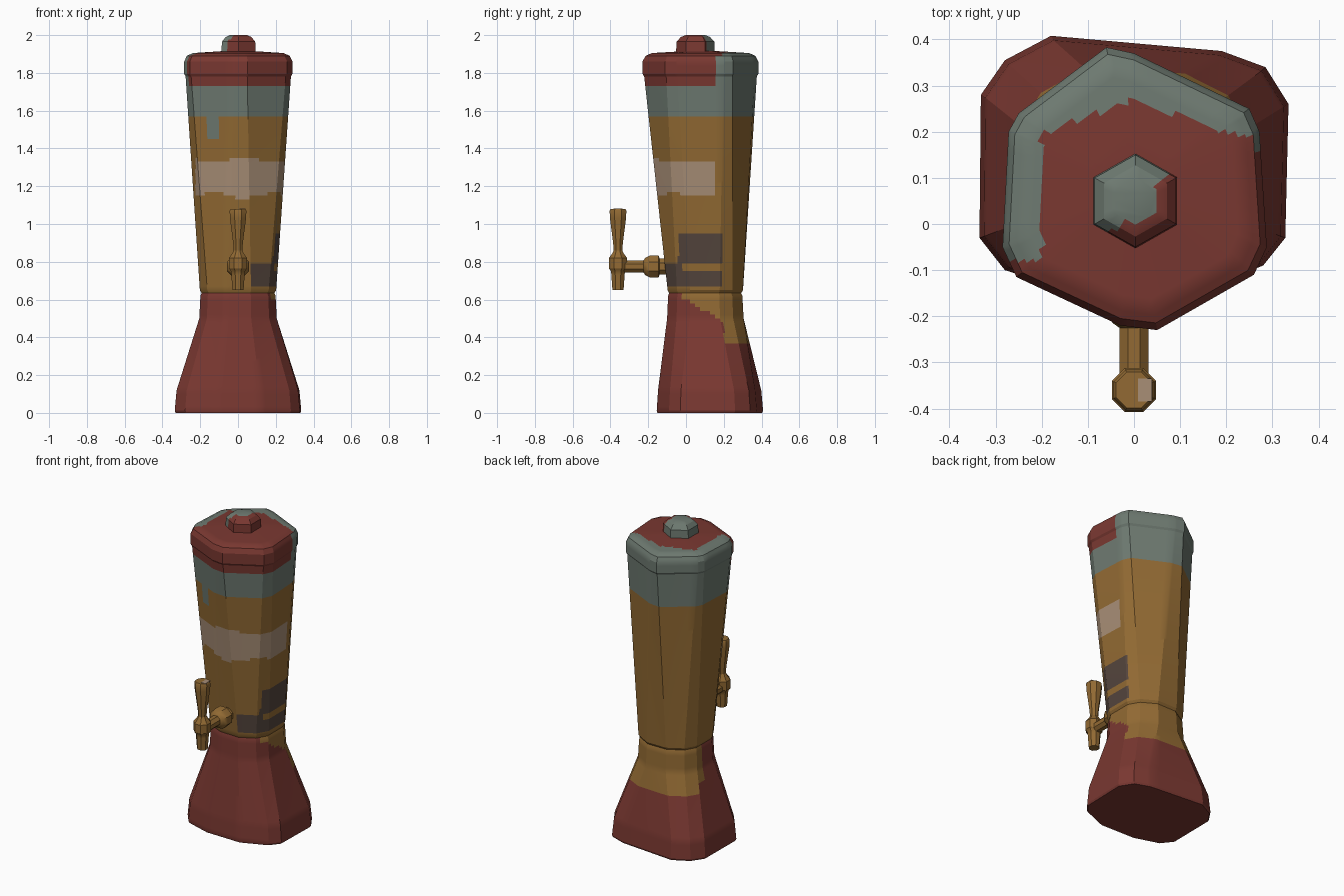
import bpy, bmesh, math
from mathutils import Vector, Matrix

cube = bpy.data.objects.get("Cube")
if cube:
    bpy.data.objects.remove(cube, do_unlink=True)


def to_linear(value):
    value /= 255
    return value / 12.92 if value < 0.04 else ((value + 0.055) / 1.055) ** 2.4


def make_material(name, *rgb):
    mat = bpy.data.materials.new(name)
    mat.use_nodes = True
    colour = [to_linear(c) for c in rgb] + [1]
    mat.diffuse_color = colour
    mat.node_tree.nodes["Principled BSDF"].inputs["Base Color"].default_value = colour
    return mat


materials = [
    make_material("brick red", 122, 56, 49),
    make_material("grey green", 110, 122, 113),
    make_material("amber brown", 146, 106, 51),
    make_material("label beige", 168, 142, 118),
    make_material("dark brown", 84, 69, 61),
]
RED, GREY, AMBER, BEIGE, DARK = range(len(materials))


def finish(name, bm, rule, angle=25):
    """Colour the faces by the rule, then turn the mesh into an object."""
    bmesh.ops.recalc_face_normals(bm, faces=bm.faces)
    for face in bm.faces:
        face.material_index = rule(*face.calc_center_median())
    mesh = bpy.data.meshes.new(name)
    bm.to_mesh(mesh)
    bm.free()
    for mat in materials:
        mesh.materials.append(mat)
    mesh.shade_smooth()
    mesh.set_sharp_from_angle(angle=math.radians(angle))
    obj = bpy.data.objects.new(name, mesh)
    bpy.context.collection.objects.link(obj)
    return obj


def add_rings(bm, rings):
    """Skin a stack of rings and cap both ends."""
    loops = [[bm.verts.new(p) for p in ring] for ring in rings]
    for low, high in zip(loops, loops[1:]):
        for i in range(len(low)):
            j = (i + 1) % len(low)
            bm.faces.new((low[i], low[j], high[j], high[i]))
    bm.faces.new(loops[0][::-1])
    bm.faces.new(loops[-1])


def resize(ring, factor, centre=(0, 0.08)):
    c = Vector(centre)
    return [c + (Vector(p) - c) * factor for p in ring]


def loft(name, keys, rule, step=0.02, splits=6):
    """Loft between (height, outline) keys, finely divided for painting."""
    dense = []
    for z, ring in keys:
        points = [Vector((*p, z)) for p in ring]
        dense.append([a.lerp(b, k / splits)
                      for a, b in zip(points, points[1:] + points[:1])
                      for k in range(splits)])
    rings = [dense[0]]
    for low, high in zip(dense, dense[1:]):
        gap = max((a - b).length for a, b in zip(low, high))
        count = max(1, round(gap / step))
        for k in range(1, count + 1):
            rings.append([a.lerp(b, k / count) for a, b in zip(low, high)])
    bm = bmesh.new()
    add_rings(bm, rings)
    return finish(name, bm, rule)


def turned(name, profile, origin, along_y=False, sides=8):
    """Turn (distance, radius) pairs around an upright or forward axis."""
    bm = bmesh.new()
    turns = [math.tau * (i + 0.5) / sides for i in range(sides)]
    add_rings(bm, [[(r * math.cos(t), r * math.sin(t), d) for t in turns]
                   for d, r in profile])
    if along_y:
        bm.transform(Matrix.Rotation(math.pi / 2, 4, 'X'))
    bm.transform(Matrix.Translation(origin))
    return finish(name, bm, lambda x, y, z: AMBER, 35)


# Outlines: six softened corners, counter-clockwise from the front
foot = [(-.12, -.15), (.12, -.155), (.28, -.09), (.328, -.03), (.335, .26), (.285, .34),
        (.19, .375), (-.18, .408), (-.28, .355), (-.332, .28), (-.335, -.03), (-.28, -.1)]
neck = [(-.07, -.095), (.07, -.1), (.165, -.05), (.205, .02), (.205, .18), (.165, .25),
        (.07, .305), (-.07, .305), (-.165, .25), (-.205, .18), (-.205, .02), (-.165, -.05)]
rim = [(-.03, -.22), (.05, -.23), (.26, -.11), (.288, -.05), (.272, .2), (.25, .25),
       (0, .37), (-.06, .383), (-.25, .24), (-.272, .2), (-.285, -.05), (-.255, -.115)]


# Flared foot with a narrow neck and an amber spill at the back
def base_colour(x, y, z):
    spill = y > .2 and z > .36
    side = x > .1 and y > -.02 and z > .6 - .6 * max(y, 0) and z > .47
    left = x < 0 and y > .13 and z > .42
    return AMBER if spill or side or left else RED


loft("base", [(0, resize(foot, .985)), (.012, foot), (.12, resize(foot, .97)),
              (.5, neck), (.62, resize(neck, .97)), (.64, resize(neck, .93))], base_colour)


# Tall tapered tank with a pale band, a label and dark side plates
def tank_colour(x, y, z):
    if z > 1.74:
        return GREY if y > .14 or (x < -.25 and y > -.08) else RED
    if z > 1.56:
        return GREY
    if z > 1.45 and -.16 < x < -.1 and y < 0:
        return GREY
    wave = .015 * math.sin(x * 20 + 1)
    if 1.15 - wave < z < 1.34 + wave and x > -.225 and y < .16:
        return BEIGE
    if x > .06 and y < .19:
        if .79 < z < .95 and y > -.04 and x > .18:
            return DARK
        if .66 < z < (.75 if y > -.02 else .78):
            return DARK
    return AMBER


loft("tank", [(.63, resize(neck, .93)), (.65, resize(neck, .985)),
              (1.79, resize(rim, .975))], tank_colour)


# Lid with a sloping roof, worn at the back and on the left
def lid_colour(x, y, z):
    if z < 1.885:
        return GREY if y > .14 or (x < -.25 and y > -.08) else RED
    back = y > .27 - .35 * abs(x) and y > .19 and x > -.2
    left = x < -.2 and -.08 < y
    return GREY if back or left else RED


loft("lid", [(1.78, resize(rim, .97)), (1.795, rim), (1.86, rim), (1.89, resize(rim, .95)),
             (1.905, resize(rim, .84)), (1.915, resize(rim, .3))], lid_colour)

# Six-sided knob on the lid
knob_centre = (0.003, .05)
hexagon = [(knob_centre[0] + .105 * math.sin(i * math.pi / 3),
            knob_centre[1] - .103 * math.cos(i * math.pi / 3)) for i in range(6)]
loft("lid_knob", [(1.9, hexagon), (1.965, resize(hexagon, .97, knob_centre)),
                  (1.99, resize(hexagon, .75, knob_centre)),
                  (2, resize(hexagon, .5, knob_centre))],
     lambda x, y, z: GREY if y - x > .03 else RED)

# Tap: flange and pipe to the front, then an upright spout and lever
turned("tap_pipe", [(.08, .045), (.14, .045), (.145, .064), (.19, .064), (.215, .05),
                    (.225, .034), (.34, .034)], (0, 0, .775), along_y=True)
tap = (0, -.36, 0)
turned("tap_spout", [(.65, .032), (.73, .038), (.75, .04), (.765, .052), (.82, .052),
                     (.84, .036), (.86, .024)], tap)
turned("tap_lever", [(.85, .024), (.9, .028), (1.03, .046), (1.07, .048), (1.08, .042)], tap)

# Small pale plate on top of the lever
bm = bmesh.new()
bmesh.ops.create_cube(bm, size=1)
bm.transform(Matrix.Translation((.024, -.36, 1.081)) @ Matrix.Diagonal((.03, .05, .004, 1)))
finish("lever_plate", bm, lambda x, y, z: BEIGE)
